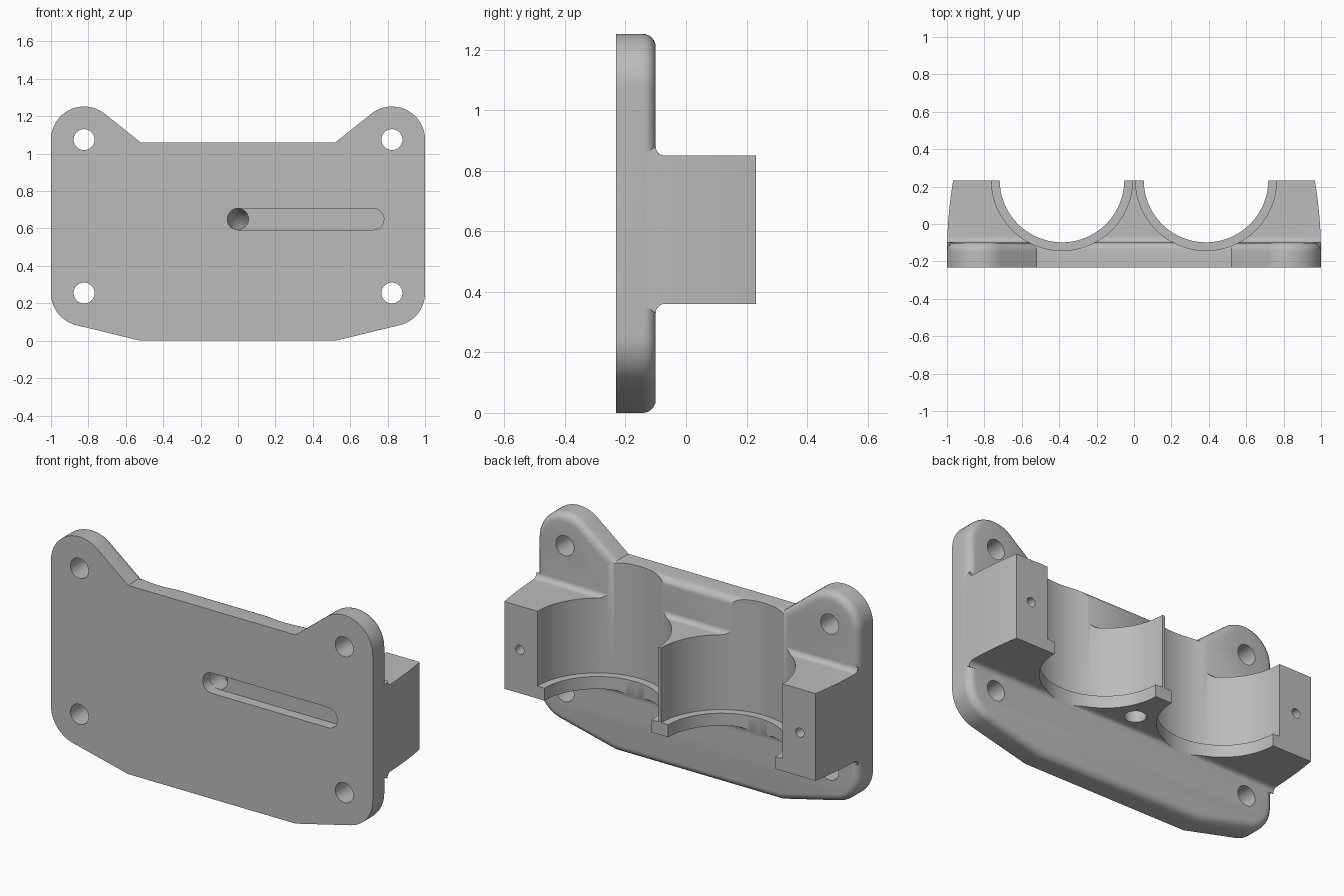
import bpy, bmesh
from math import cos, sin, pi, radians
from mathutils import Vector, Matrix

cube = bpy.data.objects.get("Cube")
if cube:
    bpy.data.objects.remove(cube, do_unlink=True)

FRONT, FACE, BACK = -0.232, -0.1, 0.232   # plate front, plate back, body back
BODY_LOW, BODY_HIGH = 0.36, 0.85

grey = bpy.data.materials.new("Plain grey")
grey.use_nodes = True
grey.diffuse_color = (0.5, 0.5, 0.5, 1)
grey.node_tree.nodes["Principled BSDF"].inputs["Base Color"].default_value = (0.5, 0.5, 0.5, 1)


def arc(cx, cy, r, a, b, n=16):
    return [(cx + r * cos(radians(a + (b - a) * i / n)),
             cy + r * sin(radians(a + (b - a) * i / n))) for i in range(n + 1)]


def finish(name, bm):
    bmesh.ops.recalc_face_normals(bm, faces=bm.faces)
    mesh = bpy.data.meshes.new(name)
    bm.to_mesh(mesh)
    bm.free()
    mesh.materials.append(grey)
    obj = bpy.data.objects.new(name, mesh)
    bpy.context.collection.objects.link(obj)
    return obj


def prism(name, points, axis, start, end, round_end=0):
    """Extrude a 2D outline along an axis, optionally rounding the end rim."""
    place = {"x": lambda u, v, w: (w, u, v),
             "y": lambda u, v, w: (u, w, v),
             "z": lambda u, v, w: (u, v, w)}[axis]
    bm = bmesh.new()
    face = bm.faces.new([bm.verts.new(place(u, v, start)) for u, v in points])
    out = bmesh.ops.extrude_face_region(bm, geom=[face])["geom"]
    moved = [g for g in out if isinstance(g, bmesh.types.BMVert)]
    bmesh.ops.translate(bm, verts=moved, vec=Vector(place(0, 0, end - start)))
    bmesh.ops.recalc_face_normals(bm, faces=bm.faces)
    if round_end:
        rim = [g for g in out if isinstance(g, bmesh.types.BMEdge)]
        bmesh.ops.bevel(bm, geom=rim, offset=round_end, segments=6,
                        profile=0.5, affect="EDGES", clamp_overlap=True)
    return finish(name, bm)


def round_hole(name, u, v, r, axis, start, end, n=40):
    return prism(name, arc(u, v, r, 0, 360, n)[:-1], axis, start, end)


def combine(target, tool, operation):
    mod = target.modifiers.new(operation.title(), "BOOLEAN")
    mod.operation, mod.object, mod.solver = operation, tool, "EXACT"
    bpy.context.view_layer.objects.active = target
    bpy.ops.object.modifier_apply(modifier=mod.name)
    bpy.data.objects.remove(tool, do_unlink=True)


# Plate with rounded ears and a soft back rim
half = [(0.52, 0.0)] + arc(0.823, 0.255, 0.177, 283.7, 360) \
    + arc(0.823, 1.075, 0.177, 0, 128.6, 24) + [(0.52, 1.06)]
outline = half + [(-x, z) for x, z in reversed(half)]
bracket = prism("mounting_bracket", outline, "y", FRONT, FACE, 0.043)

# Clamp body: bowed sides in plan, trimmed by a profile with fillets at the plate
side = [(0.999 - 0.032 * (i / 10) ** 2, -0.145 + (BACK + 0.145) * i / 10) for i in range(11)]
body = prism("clamp_body", side + [(-x, y) for x, y in reversed(side)], "z", 0.2, 1.0)
r = 0.03
upper = arc(FACE + r, BODY_HIGH + r, r, 270, 180, 8)
lower = arc(FACE + r, BODY_LOW - r, r, 180, 90, 8)
profile = [(0.3, BODY_HIGH)] + upper + [(-0.15, BODY_HIGH), (-0.15, BODY_LOW)] \
    + lower + [(0.3, BODY_LOW)]
combine(body, prism("body_profile", profile, "x", -1.1, 1.1), "INTERSECT")
combine(bracket, body, "UNION")

cutters = []
for s in (-1, 1):
    # Main bore running out through the top, and the narrower lip below it
    cutters.append(round_hole("bore", s * 0.385, 0.235, 0.377, "z", 0.43, 1.4, 96))
    cutters.append(round_hole("lip_bore", s * 0.385, 0.235, 0.333, "z", 0.25, 0.5, 96))
    # Clamp screw hole
    cutters.append(round_hole("screw_hole", s * 0.87, 0.605, 0.026, "y", 0.03, 0.4, 24))
    # Plate mounting holes
    for z in (0.255, 1.075):
        cutters.append(round_hole("mount_hole", s * 0.823, z, 0.056, "y", -0.4, 0.0))

# Cable slot in the front face
slot = arc(0.723, 0.65, 0.057, -90, 90) + arc(0, 0.65, 0.057, 90, 270)
cutters.append(prism("cable_slot", slot, "y", -0.4, FRONT + 0.06))

# Cable passage: in from the slot, bending down and out under the body
bm = bmesh.new()
path = [((0, -0.4, 0.65), (0, 1, 0))]
path += [((0, y, z), (0, cos(a), -sin(a))) for (y, z), a in
         zip(arc(-0.09, 0.55, 0.1, 90, 0, 10), [pi / 2 * i / 10 for i in range(11)])]
path += [((0, 0.01, 0.25), (0, 0, -1))]
rings = []
for centre, d in path:
    up = Vector((0, -d[2], d[1]))
    rings.append([bm.verts.new(Vector(centre) + 0.056 * (Vector((1, 0, 0)) * cos(a) + up * sin(a)))
                  for a in [2 * pi * i / 40 for i in range(40)]])
for a, b in zip(rings, rings[1:]):
    for i in range(40):
        j = (i + 1) % 40
        bm.faces.new((a[i], a[j], b[j], b[i]))
bm.faces.new(rings[0])
bm.faces.new(rings[-1])
cutters.append(finish("cable_passage", bm))

for tool in cutters:
    combine(bracket, tool, "DIFFERENCE")

# Smooth curved faces, keep crisp edges
bpy.ops.object.select_all(action="DESELECT")
bracket.select_set(True)
bpy.context.view_layer.objects.active = bracket
bpy.ops.object.shade_smooth_by_angle(angle=radians(30))
